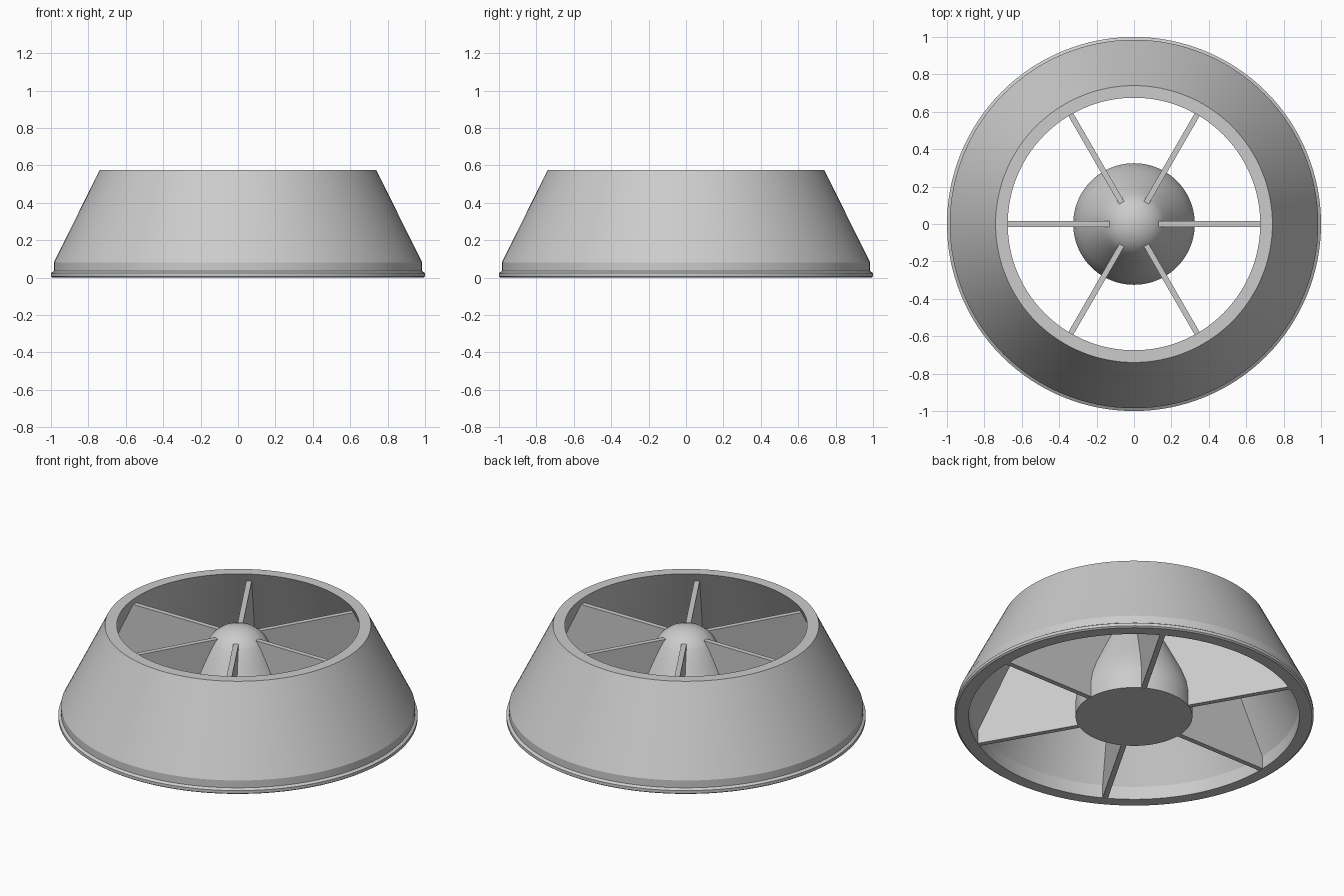
import bpy, bmesh, math
from mathutils import Matrix

cube = bpy.data.objects.get("Cube")
if cube:
    bpy.data.objects.remove(cube, do_unlink=True)

# Single grey material
grey = bpy.data.materials.new("light_grey")
grey.use_nodes = True
COLOUR = (0.6, 0.6, 0.6, 1.0)
grey.diffuse_color = COLOUR
grey.node_tree.nodes["Principled BSDF"].inputs["Base Color"].default_value = COLOUR


def finish(name, bm, smooth_angle=None):
    bmesh.ops.remove_doubles(bm, verts=bm.verts, dist=1e-5)
    bmesh.ops.recalc_face_normals(bm, faces=bm.faces)
    mesh = bpy.data.meshes.new(name)
    bm.to_mesh(mesh)
    bm.free()
    mesh.materials.append(grey)
    obj = bpy.data.objects.new(name, mesh)
    bpy.context.collection.objects.link(obj)
    if smooth_angle:
        bpy.ops.object.select_all(action="DESELECT")
        obj.select_set(True)
        bpy.context.view_layer.objects.active = obj
        bpy.ops.object.shade_smooth_by_angle(angle=math.radians(smooth_angle))
    return obj


def lathe(name, profile, closed, smooth_angle, steps=128):
    """Spin an (r, z) profile around the z axis."""
    bm = bmesh.new()
    verts = [bm.verts.new((r, 0, z)) for r, z in profile]
    pairs = list(zip(verts, verts[1:]))
    if closed:
        pairs.append((verts[-1], verts[0]))
    edges = [bm.edges.new(p) for p in pairs]
    bmesh.ops.spin(bm, geom=verts + edges, cent=(0, 0, 0), axis=(0, 0, 1),
                   angle=math.tau, steps=steps, use_merge=True)
    return finish(name, bm, smooth_angle)


# Tapered shroud with a thin foot lip, hollow inside
lathe("outer_shroud", [
    (0.99, 0), (1.0, 0.007), (1.0, 0.025), (0.985, 0.035), (0.985, 0.08),
    (0.74, 0.575), (0.675, 0.575), (0.92, 0.08), (0.92, 0)], True, 25)

# Bullet-shaped hub with a flat underside
lathe("centre_hub", [
    (0, 0), (0.325, 0), (0.325, 0.10), (0.315, 0.16), (0.285, 0.24),
    (0.24, 0.33), (0.195, 0.42), (0.16, 0.485), (0.138, 0.515),
    (0.10, 0.545), (0.05, 0.565), (0, 0.571)], False, 40, 96)

# Six radial vanes joining the hub to the shroud
VANE = [(0.10, 0.002), (0.93, 0.002), (0.93, 0.08), (0.71, 0.52), (0.10, 0.52)]
THICK = 0.03
for i in range(6):
    bm = bmesh.new()
    face = bm.faces.new([bm.verts.new((r, -THICK / 2, z)) for r, z in VANE])
    out = bmesh.ops.extrude_face_region(bm, geom=[face])
    moved = [g for g in out["geom"] if isinstance(g, bmesh.types.BMVert)]
    bmesh.ops.translate(bm, verts=moved, vec=(0, THICK, 0))
    bm.transform(Matrix.Rotation(math.radians(60 * i), 4, "Z"))
    finish(f"vane_{i + 1}", bm)
